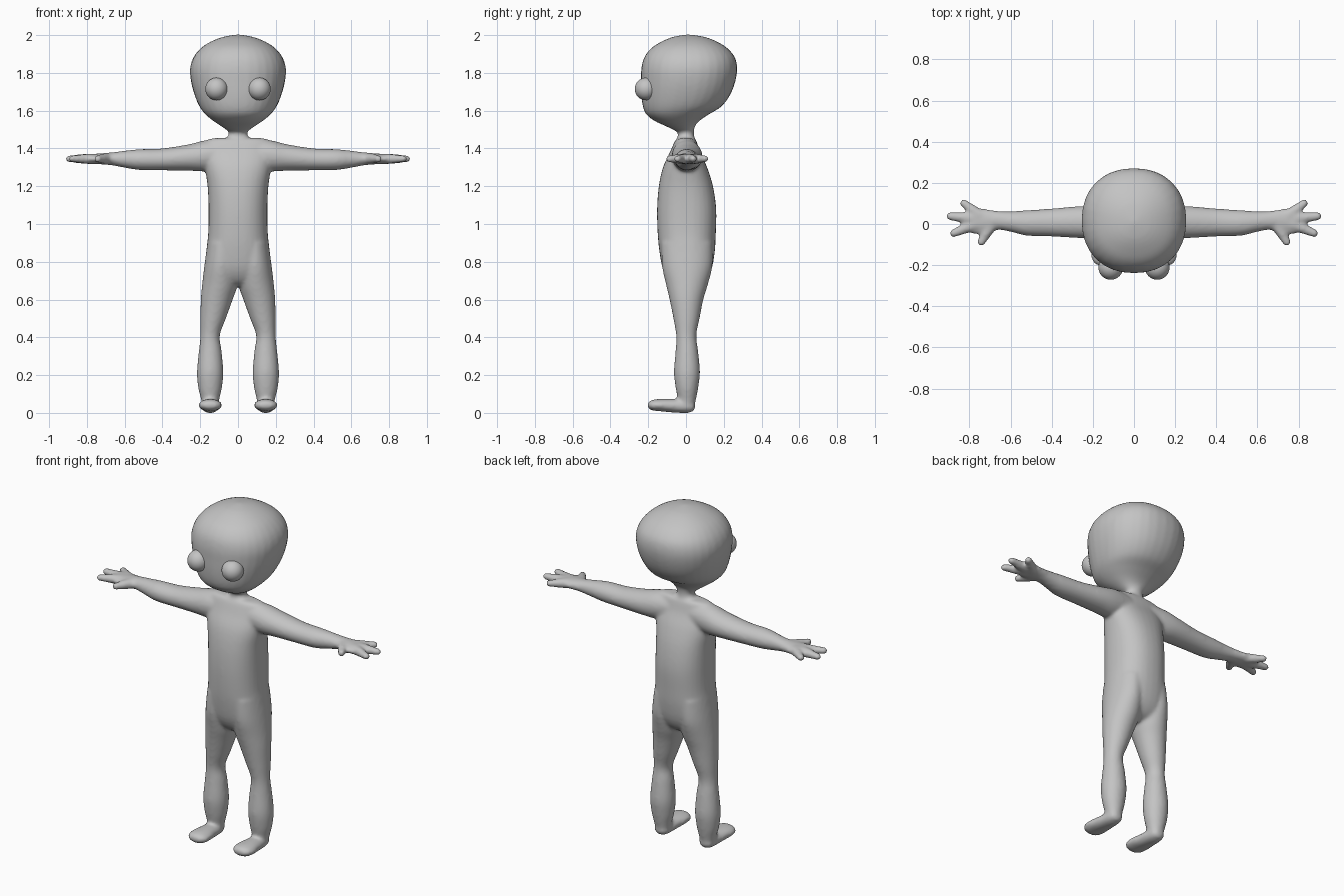
import bpy, bmesh, math
from mathutils import Vector

X, Y, Z = Vector((1, 0, 0)), Vector((0, 1, 0)), Vector((0, 0, 1))
SIDES, STEPS = 32, 5

grey = bpy.data.materials.new("plain grey")
grey.diffuse_color = (0.55, 0.55, 0.55, 1)


def spline(keys):
    """Catmull-Rom through tuples of numbers."""
    out = []
    for i in range(len(keys) - 1):
        a, b = keys[max(i - 1, 0)], keys[i]
        c, d = keys[i + 1], keys[min(i + 2, len(keys) - 1)]
        for k in range(STEPS):
            t = k / STEPS
            out.append([0.5 * (2 * q + (r - p) * t + (2 * p - 5 * q + 4 * r - s) * t * t
                               + (3 * q - p - 3 * r + s) * t ** 3)
                        for p, q, r, s in zip(a, b, c, d)])
    return out + [list(keys[-1])]


def loft(bm, keys, u, v, power=2.0):
    """Closed tube; each key is (x, y, z, half size along u, half size along v)."""
    rings = []
    for x, y, z, a, b in spline(keys):
        ring = []
        for k in range(SIDES):
            t = 2 * math.pi * k / SIDES
            c, s = math.cos(t), math.sin(t)
            cu = math.copysign(abs(c) ** (2 / power), c) * max(a, 0.002)
            sv = math.copysign(abs(s) ** (2 / power), s) * max(b, 0.002)
            ring.append(bm.verts.new(Vector((x, y, z)) + u * cu + v * sv))
        rings.append(ring)
    faces = []
    for r0, r1 in zip(rings, rings[1:]):
        for k in range(SIDES):
            j = (k + 1) % SIDES
            faces.append(bm.faces.new((r0[k], r0[j], r1[j], r1[k])))
    faces += [bm.faces.new(rings[0]), bm.faces.new(rings[-1])]
    bmesh.ops.recalc_face_normals(bm, faces=faces)


def upright(bm, rows, power=2.0, x=0):
    """Vertical loft from rows of (z, half width, front y, back y)."""
    loft(bm, [(x, (f + k) / 2, z, w, (k - f) / 2) for z, w, f, k in rows], X, Y, power)


bm = bmesh.new()

# head
upright(bm, [(1.49, .05, -.05, .04), (1.515, .085, -.10, .045), (1.545, .13, -.165, .07),
             (1.58, .172, -.21, .12), (1.62, .203, -.228, .185), (1.68, .229, -.236, .232),
             (1.75, .248, -.238, .26), (1.82, .254, -.237, .271), (1.88, .237, -.222, .26),
             (1.93, .198, -.185, .22), (1.965, .145, -.13, .165), (1.99, .08, -.07, .10),
             (2.003, .01, .0, .02)], 2.2)
# neck
upright(bm, [(1.40, .10, -.06, .05), (1.44, .075, -.052, .05), (1.465, .054, -.044, .044),
             (1.49, .050, -.044, .042), (1.53, .07, -.06, .05)])
# torso
upright(bm, [(1.455, .12, -.04, .04), (1.44, .17, -.058, .055), (1.38, .185, -.085, .075),
             (1.30, .176, -.122, .112), (1.2, .161, -.144, .143), (1.08, .156, -.153, .16),
             (.95, .158, -.15, .158), (.85, .168, -.14, .152), (.76, .165, -.122, .135),
             (.70, .13, -.09, .10), (.67, .06, -.05, .05)], 2.3)

for s in (-1, 1):
    # leg, rows of z, inner x, outer x, front y, back y
    leg = [(.90, .0, .162, -.13, .14), (.78, .0, .178, -.127, .14), (.68, .002, .190, -.106, .116),
           (.60, .028, .197, -.087, .092), (.50, .064, .199, -.067, .072), (.41, .096, .199, -.052, .055),
           (.33, .087, .207, -.055, .064), (.22, .078, .217, -.064, .074), (.14, .084, .212, -.056, .066),
           (.08, .097, .198, -.045, .055), (.04, .105, .188, -.04, .045), (.012, .12, .17, -.03, .025)]
    loft(bm, [(s * (i + o) / 2, (f + k) / 2, z, (o - i) / 2, (k - f) / 2)
              for z, i, o, f, k in leg], X, Y)
    # foot
    loft(bm, [(s * .147, y, z, w, h) for y, z, w, h in
              [(.048, .035, .015, .01), (.035, .034, .036, .027), (0, .035, .045, .036),
               (-.07, .038, .053, .036), (-.13, .041, .062, .033), (-.175, .041, .058, .029),
               (-.197, .041, .038, .018), (-.204, .041, .012, .006)]], X, Z)
    # arm and palm
    loft(bm, [(s * x, y, z, a, b) for x, y, z, a, b in
              [(.05, 0, 1.37, .07, .075), (.17, .005, 1.361, .08, .082), (.26, .009, 1.352, .078, .070),
               (.40, .007, 1.342, .068, .058), (.52, .005, 1.341, .062, .055), (.60, .012, 1.343, .05, .045),
               (.67, .018, 1.345, .046, .034), (.74, .014, 1.345, .062, .028), (.80, .014, 1.345, .058, .023),
               (.83, .014, 1.345, .035, .016)]], Y, Z)
    # fingers and thumb, from base to tip
    for bx, by, tx, ty in [(.75, .04, .842, .112), (.78, .025, .912, .040),
                           (.77, .0, .894, -.052), (.70, -.012, .752, -.104)]:
        a, b = Vector((s * bx, by, 1.345)), Vector((s * tx, ty, 1.345))
        side = (b - a).cross(Z).normalized()
        loft(bm, [(*a.lerp(b, t), r, r * .95) for t, r in
                  [(0, .031), (.4, .026), (.75, .021), (.93, .018), (1, .007)]], side, Z)

# fuse the parts into one skin with soft joins
mesh = bpy.data.meshes.new("body")
bm.to_mesh(mesh)
bm.free()
body = bpy.data.objects.new("body", mesh)
bpy.context.collection.objects.link(body)
mesh.materials.append(grey)
fuse = body.modifiers.new("fuse", "REMESH")
fuse.mode = "VOXEL"
fuse.voxel_size = 0.009
fuse.use_smooth_shade = True
soften = body.modifiers.new("soften", "SMOOTH")
soften.factor = 0.5
soften.iterations = 9

# eyes
for s, name in ((-1, "right_eye"), (1, "left_eye")):
    bpy.ops.mesh.primitive_uv_sphere_add(segments=32, ring_count=16, radius=.06,
                                         location=(s * .113, -.211, 1.715))
    eye = bpy.context.object
    eye.name = name
    eye.data.materials.append(grey)
    bpy.ops.object.shade_smooth()
